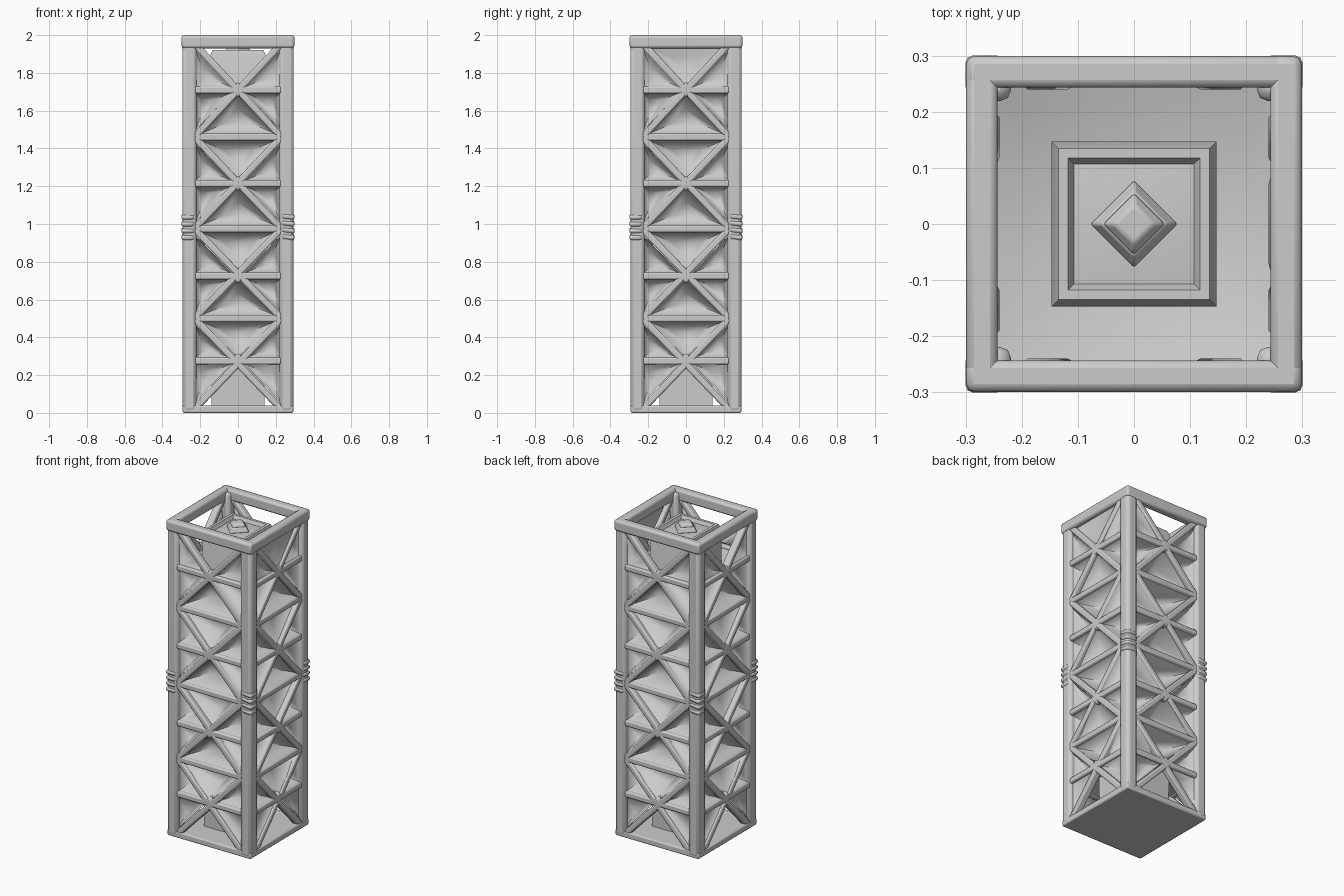
import bpy, bmesh, math
from mathutils import Matrix, Vector

if "Cube" in bpy.data.objects:
    bpy.data.objects.remove(bpy.data.objects["Cube"])

grey = bpy.data.materials.new("light_grey")
grey.use_nodes = True
grey.diffuse_color = (0.6, 0.6, 0.6, 1)
grey.node_tree.nodes["Principled BSDF"].inputs["Base Color"].default_value = (0.6, 0.6, 0.6, 1)

LEVELS = [0.02, 0.275, 0.5, 0.725, 0.975, 1.215, 1.46, 1.71, 1.955]
CROSSES = list(zip(LEVELS[0:-1:2], LEVELS[1::2], LEVELS[2::2]))
TURNS = [Matrix.Rotation(k * math.pi / 2, 4, 'Z') for k in range(4)]
HALF = 0.24


def finish(name, bm, bevel=0, angle=50):
    """Turn a bmesh into a named, smooth-shaded object."""
    mesh = bpy.data.meshes.new(name)
    bm.to_mesh(mesh)
    bm.free()
    mesh.materials.append(grey)
    ob = bpy.data.objects.new(name, mesh)
    bpy.context.collection.objects.link(ob)
    if bevel:
        mod = ob.modifiers.new("soft_edges", 'BEVEL')
        mod.width, mod.segments, mod.limit_method = bevel, 2, 'ANGLE'
    bpy.ops.object.select_all(action='DESELECT')
    ob.select_set(True)
    bpy.context.view_layer.objects.active = ob
    bpy.ops.object.shade_smooth_by_angle(angle=math.radians(angle))


def box(bm, centre, size, turn=Matrix(), tilt=0):
    """Box, tilted within the front plane, then turned to another side."""
    m = turn @ Matrix.Translation(centre) @ Matrix.Rotation(tilt, 4, 'Y') @ Matrix.Diagonal((*size, 1))
    bmesh.ops.create_cube(bm, size=1, matrix=m)


def rings(bm, loops, cap_last=False):
    """Bridge successive square loops given as (half width, height)."""
    rows = [[bm.verts.new((sx * h, sy * h, z)) for sx, sy in ((-1, -1), (1, -1), (1, 1), (-1, 1))]
            for h, z in loops]
    for a, b in zip(rows, rows[1:]):
        for i in range(4):
            j = (i + 1) % 4
            bm.faces.new((a[i], a[j], b[j], b[i]))
    if cap_last:
        bm.faces.new(rows[-1])


def pocket(bm, turn, pts, depth):
    """Triangle of (x, z) points whose walls slope in from the strut faces."""
    a, b, c = (Vector(p) for p in pts)
    cross = (b - a).cross(c - a)
    if cross < 0:
        b, c = c, b
    la, lb, lc = (b - c).length, (c - a).length, (a - b).length
    around = la + lb + lc
    centre = (a * la + b * lb + c * lc) / around
    edge = 1 - 0.014 * around / abs(cross)
    rows = [[bm.verts.new(turn @ Vector((p.x, -d, p.y)))
             for p in (centre.lerp(q, s) for q in (a, b, c))]
            for s, d in ((edge, 0.28), (0.3, depth))]
    for i in range(3):
        j = (i + 1) % 3
        bm.faces.new((rows[0][i], rows[0][j], rows[1][j], rows[1][i]))
    bm.faces.new(rows[1])


# Corner posts
bm = bmesh.new()
for t in TURNS:
    box(bm, (0.257, -0.257, 0.995), (0.076, 0.076, 1.98), t)
finish("corner_posts", bm, 0.02)

# Rim around the open top
bm = bmesh.new()
for t in TURNS:
    box(bm, (0, -0.271, 1.965), (0.598, 0.056, 0.07), t)
finish("top_rim", bm, 0.014)

# Solid base plate
bm = bmesh.new()
box(bm, (0, 0, 0.02), (0.585, 0.585, 0.04))
finish("base_plate", bm, 0.008)

# Horizontal struts on all four sides
bm = bmesh.new()
for t in TURNS:
    for z in LEVELS[1:-1]:
        box(bm, (0, -0.268, z), (0.46, 0.044, 0.038), t)
finish("horizontal_struts", bm, 0.009)

# Crossed diagonal struts, one cross for every two bays
bm = bmesh.new()
for t in TURNS:
    for lo, mid, hi in CROSSES:
        rise = hi - lo
        for side in (-1, 1):
            box(bm, (0, -0.268, (lo + hi) / 2), (math.hypot(0.46, rise), 0.044, 0.036),
                t, side * math.atan2(rise, 0.46))
finish("diagonal_struts", bm, 0.009)

# Node bosses where the diagonals cross
bm = bmesh.new()
for t in TURNS:
    for z in LEVELS[1::2]:
        box(bm, (0, -0.267, z), (0.062, 0.048, 0.062), t, math.pi / 4)
finish("cross_nodes", bm, 0.012)

# Sunken triangular panels between the struts; end triangles stay open
bm = bmesh.new()
for t in TURNS:
    for lo, mid, hi in CROSSES:
        for end in (lo, hi):
            at_end = end in (LEVELS[0], LEVELS[-1])
            for side in (-1, 1):
                x = side * HALF
                pocket(bm, t, [(0, mid), (x, mid), (x, end)], 0.24 if at_end else 0.195)
            if not at_end:
                pocket(bm, t, [(0, mid), (HALF, end), (-HALF, end)], 0.175)
# One top triangle is closed
pocket(bm, TURNS[1], [(0, LEVELS[-2]), (HALF, LEVELS[-1]), (-HALF, LEVELS[-1])], 0.24)
finish("sunken_panels", bm, 0, 80)

# Sloping floor under the open top and ceiling over the base
bm = bmesh.new()
rings(bm, [(0.25, 1.715), (0.2, 1.69), (0.14, 1.67)])
rings(bm, [(0.14, 0.31), (0.2, 0.285), (0.25, 0.26)])
finish("bay_floors", bm, 0, 80)

# Central core with a rounded frame around its recessed top
bm = bmesh.new()
rings(bm, [(0.14, 0.03), (0.147, 1.0), (0.147, 1.89), (0.135, 1.922), (0.118, 1.922),
           (0.107, 1.9), (0.08, 1.905)], cap_last=True)
finish("inner_core", bm, 0, 60)

# Faceted knob on the core
bm = bmesh.new()
for r1, r2, z, h in ((0.08, 0.058, 1.92, 0.03), (0.058, 0.035, 1.9445, 0.021)):
    bmesh.ops.create_cone(bm, cap_ends=True, segments=4, radius1=r1, radius2=r2, depth=h,
                          matrix=Matrix.Translation((0, 0, z)))
finish("core_knob", bm, 0.005)

# Bands wrapped around each post at mid height
bm = bmesh.new()
for t in TURNS:
    for i in range(4):
        box(bm, (0.266, -0.266, 0.93 + i * 0.036), (0.068, 0.068, 0.028), t, 0.12)
finish("post_bands", bm, 0.012)
